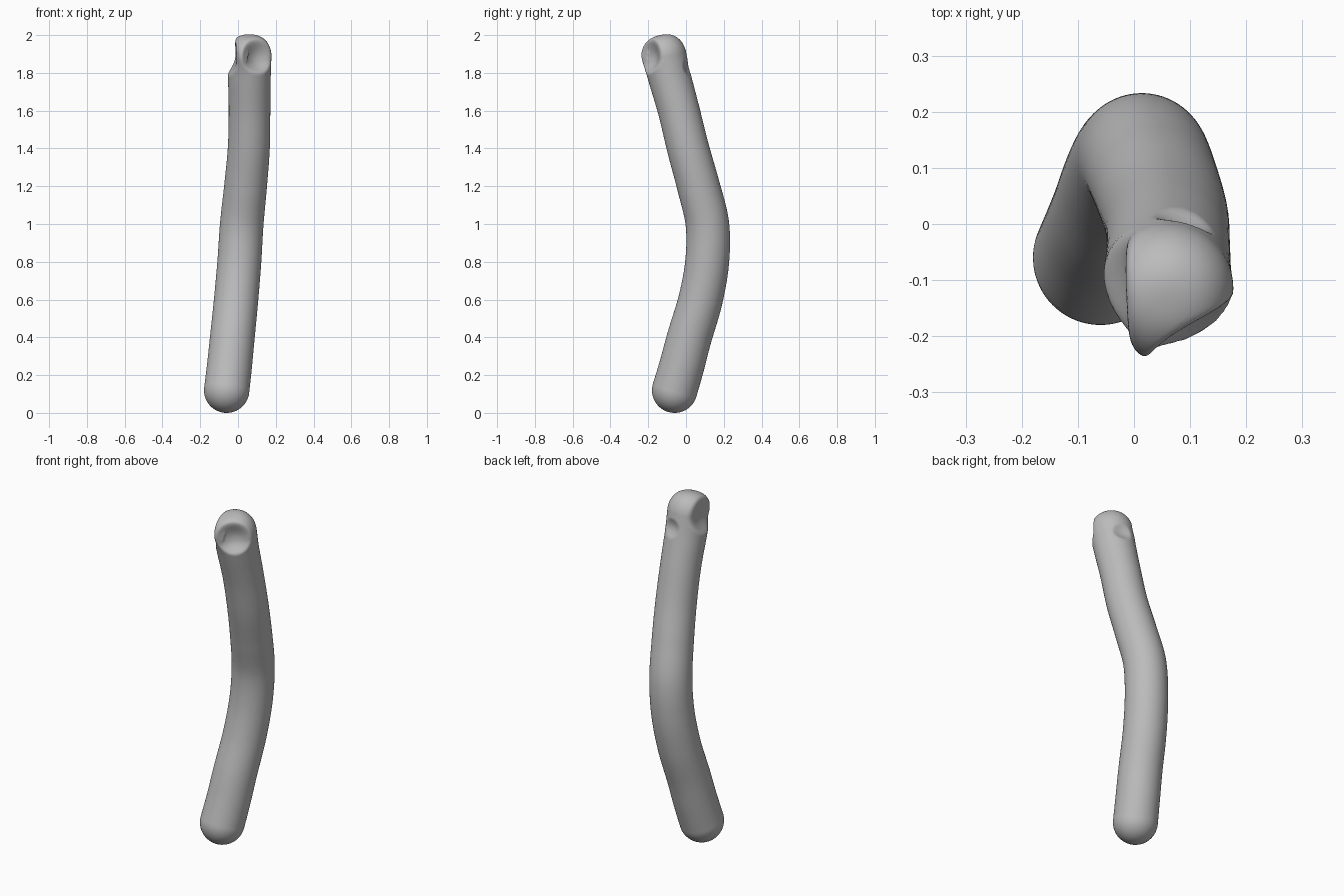
import bpy, bmesh, math
from mathutils import Vector

if "Cube" in bpy.data.objects:
    bpy.data.objects.remove(bpy.data.objects["Cube"])

# centre line of the bent rod: x, y, z, radius
PATH = [(-.06, -.06, .12, .12), (-.045, -.022, .25, .119), (-.03, .018, .4, .118), (-.01, .077, .6, .117),
        (.007, .112, .8, .116), (.02, .113, 1.0, .115), (.04, .066, 1.2, .113),
        (.057, .011, 1.4, .111), (.061, -.038, 1.6, .110), (.06, -.085, 1.77, .113),
        (.06, -.115, 1.89, .117)]

def sample(t):
    """Catmull-Rom point on the path"""
    i = min(int(t), len(PATH) - 2)
    u = t - i
    g = lambda k: Vector(PATH[max(0, min(len(PATH) - 1, k))])
    a, b, c, d = g(i - 1), g(i), g(i + 1), g(i + 2)
    return .5 * (2 * b + (c - a) * u + (2 * a - 5 * b + 4 * c - d) * u * u + (3 * b - a - 3 * c + d) * u ** 3)

# rings: round bottom cap, body, round top cap
SIDES, CAP = 96, 18
rings = []
N = len(PATH) - 1
p0, p1 = sample(0), sample(N)
d0 = (sample(.3) - p0).to_3d().normalized()
d1 = (p1 - sample(N - .5)).to_3d().normalized()
for k in range(1, CAP):
    a = math.pi / 2 * k / CAP
    rings.append((p0.to_3d() - d0 * .12 * math.cos(a), d0, .12 * math.sin(a)))
for k in range(N * 16 + 1):
    t = k / 16
    p = sample(t)
    d = (sample(min(N, t + .1)) - sample(max(0, t - .1))).to_3d().normalized()
    rings.append((p.to_3d(), d, p.w))
for k in range(1, CAP):
    a = math.pi / 2 * k / CAP
    rings.append((p1.to_3d() + d1 * .112 * math.sin(a), d1, .117 * math.cos(a) ** .8))

bm = bmesh.new()
loops = []
for c, d, r in rings:
    ux = (Vector((1, 0, 0)) - d * d.x).normalized()
    uy = d.cross(ux)
    loops.append([bm.verts.new(c + r * (ux * math.cos(2 * math.pi * j / SIDES) + uy * math.sin(2 * math.pi * j / SIDES)))
                  for j in range(SIDES)])
for A, B in zip(loops, loops[1:]):
    for j in range(SIDES):
        k = (j + 1) % SIDES
        bm.faces.new((A[j], A[k], B[k], B[j]))
for L, c in ((loops[0][::-1], rings[0][0] - d0 * .0005), (loops[-1], rings[-1][0] + d1 * .0005)):
    tip = bm.verts.new(c)
    for j in range(SIDES):
        bm.faces.new((L[j], L[(j + 1) % SIDES], tip))

# hollows pressed into the head: centre, outward direction, radius, depth
DENTS = [((.11, -.20, 1.89), (.45, -.89, .05), .095, .062),
         ((-.05, -.12, 1.89), (-1, -.1, .15), .105, .050),
         ((.09, .02, 1.83), (.1, 1, .1), .055, .018)]
for c, n, r, depth in DENTS:
    c, n = Vector(c), Vector(n).normalized()
    for v in bm.verts:
        q = v.co - c
        h = q.dot(n)
        s = (q - n * h).length / r
        if s < 1 and h > -.09:
            v.co -= n * depth * (1 - s * s) ** 1.3

# slight ridge left between the two large hollows
for v in bm.verts:
    q = v.co - Vector((.02, -.225, 1.89))
    w = math.exp(-(q.x / .03) ** 2 - (q.y / .06) ** 2 - (q.z / .07) ** 2)
    v.co.y -= .012 * w

bmesh.ops.recalc_face_normals(bm, faces=bm.faces)
me = bpy.data.meshes.new("bent_rod")
bm.to_mesh(me)
bm.free()
rod = bpy.data.objects.new("bent_rod", me)
bpy.context.collection.objects.link(rod)
for f in me.polygons:
    f.use_smooth = True

mat = bpy.data.materials.new("plain grey")
mat.diffuse_color = (.5, .5, .5, 1)
mat.use_nodes = True
mat.node_tree.nodes["Principled BSDF"].inputs["Base Color"].default_value = mat.diffuse_color
me.materials.append(mat)
